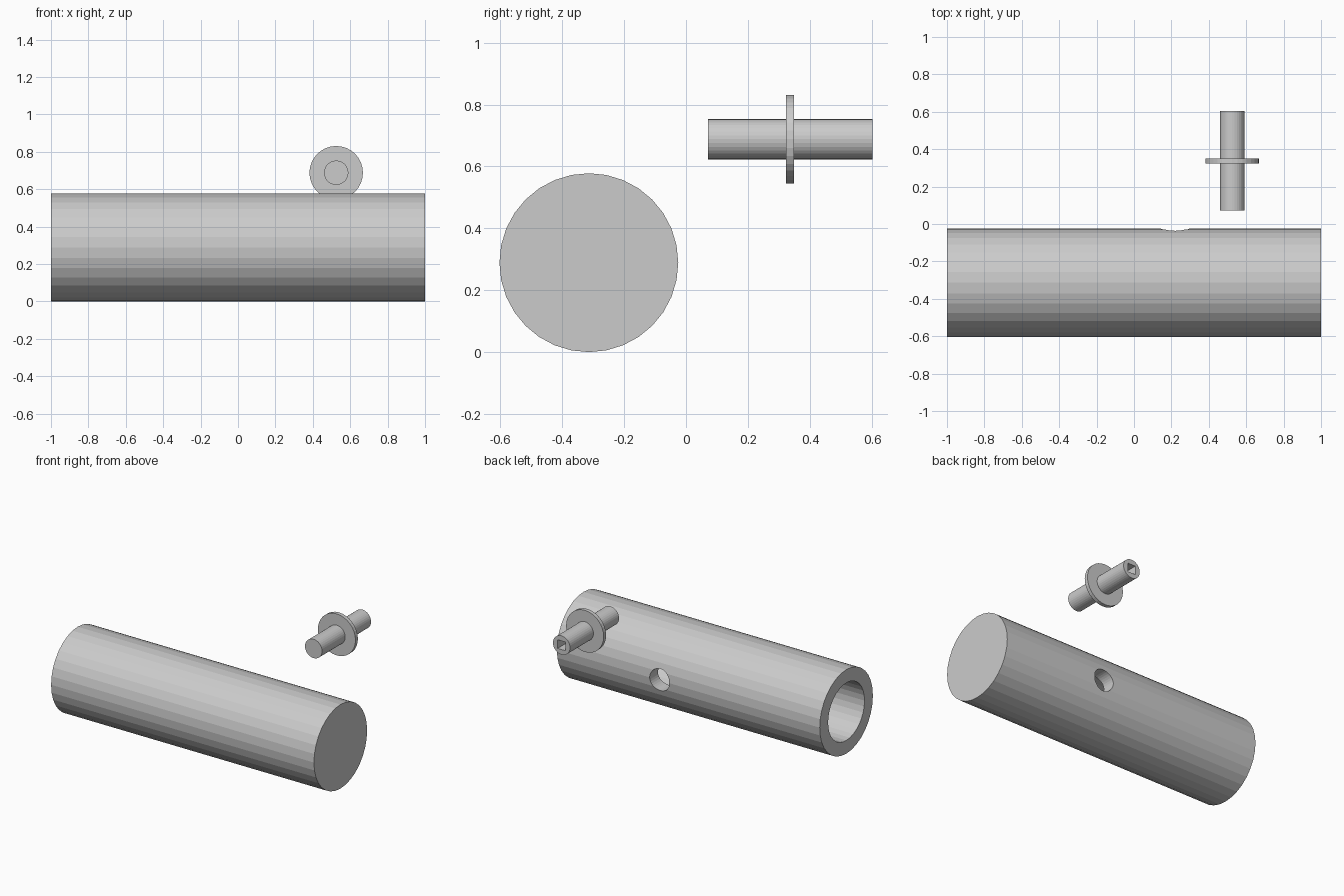
import bpy
import math
from mathutils import Vector

if "Cube" in bpy.data.objects:
    bpy.data.objects.remove(bpy.data.objects["Cube"])

grey = bpy.data.materials.new("plain grey")
grey.diffuse_color = (0.6, 0.6, 0.6, 1)
grey.use_nodes = True
grey.node_tree.nodes["Principled BSDF"].inputs["Base Color"].default_value = grey.diffuse_color


def rod(name, axis, start, end, centre, radius, sides=32, turn=0.0):
    """Closed cylinder along X or Y; centre gives the other two coordinates."""
    mid = (start + end) / 2
    if axis == "X":
        loc, rot = (mid, centre[0], centre[1]), (0, math.pi / 2, 0)
    else:
        loc, rot = (centre[0], mid, centre[1]), (math.pi / 2, turn, 0)
    bpy.ops.mesh.primitive_cylinder_add(
        vertices=sides, radius=radius, depth=end - start, location=loc, rotation=rot)
    ob = bpy.context.object
    ob.name = name
    bpy.ops.object.transform_apply(location=True, rotation=True, scale=True)
    ob.data.materials.append(grey)
    return ob


def combine(target, other, operation):
    """Apply a boolean and remove the helper."""
    other.hide_render = True
    mod = target.modifiers.new(operation, "BOOLEAN")
    mod.operation = operation
    mod.solver = "EXACT"
    mod.object = other
    bpy.context.view_layer.objects.active = target
    bpy.ops.object.modifier_apply(modifier=mod.name)
    bpy.data.objects.remove(other, do_unlink=True)


# Tube, closed at +x, with a blind bore from -x
R, YC, ZC = 0.289, -0.314, 0.289
tube = rod("tube", "X", -1, 1, (YC, ZC), R)
combine(tube, rod("bore_cutter", "X", -1.1, 0.85, (YC, ZC), 0.198), "DIFFERENCE")

# Round side port through the back wall into the bore
combine(tube, rod("port_cutter", "Y", YC, 0.1, (0.22, ZC), 0.075), "DIFFERENCE")

# Loose pin with a flange and a square key socket in its back end
PIN = (0.525, 0.688)
pin = rod("flanged_pin", "Y", 0.071, 0.603, PIN, 0.065)
combine(pin, rod("flange", "Y", 0.323, 0.349, PIN, 0.143), "UNION")
combine(pin, rod("socket_cutter", "Y", 0.48, 0.65, PIN, 0.042, 4, math.pi / 4), "DIFFERENCE")
